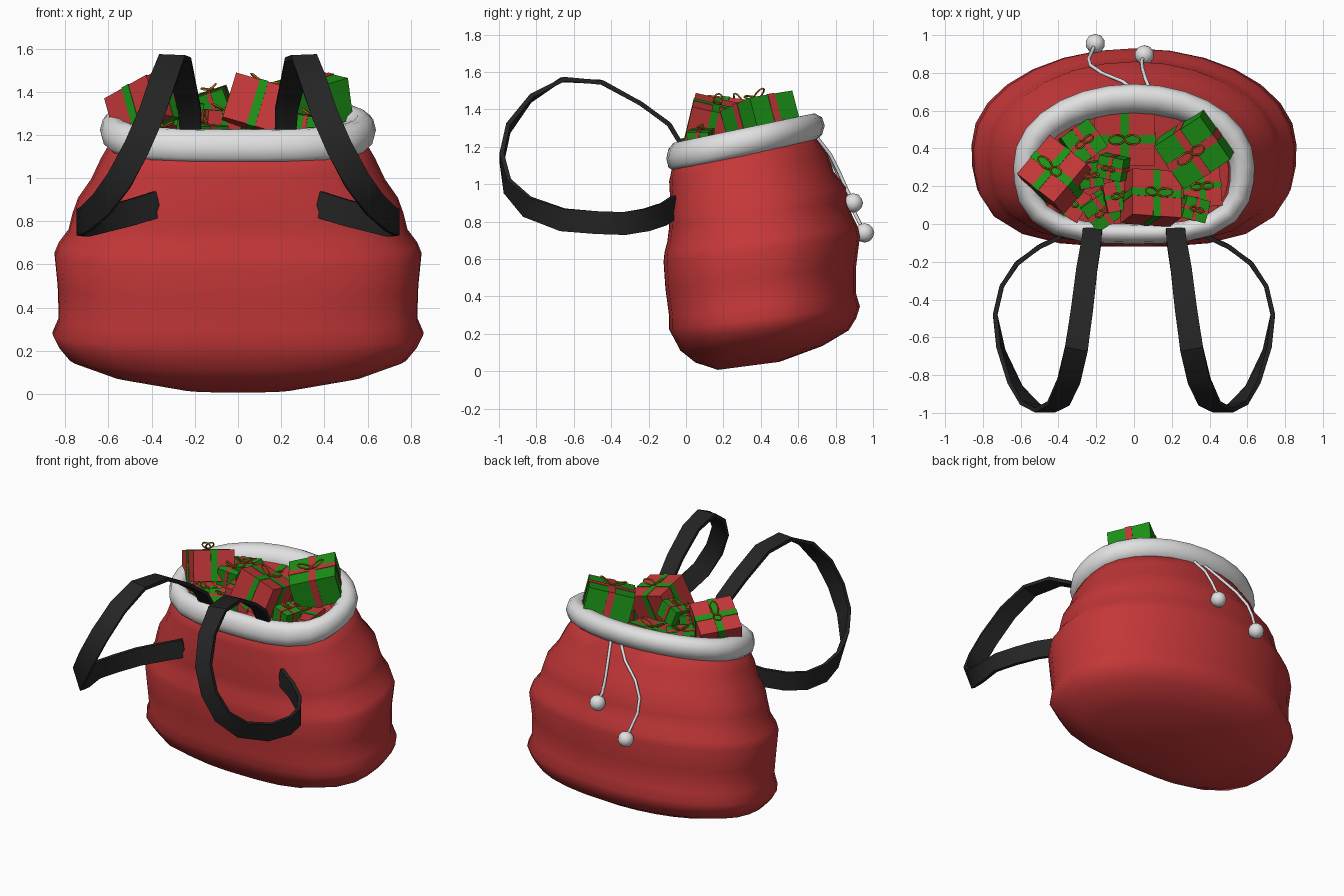
import bpy, bmesh, math
from mathutils import Vector, Matrix, Euler

if "Cube" in bpy.data.objects:
    bpy.data.objects.remove(bpy.data.objects["Cube"])


def material(name, rgb):
    m = bpy.data.materials.new(name)
    m.diffuse_color = (*rgb, 1)
    m.use_nodes = True
    m.node_tree.nodes["Principled BSDF"].inputs["Base Color"].default_value = m.diffuse_color
    return m


RED = material("red_cloth", (0.55, 0.038, 0.04))
WHITE = material("white_fur", (0.75, 0.75, 0.75))
BLACK = material("black_strap", (0.018, 0.018, 0.018))
GREEN = material("green_paper", (0.012, 0.29, 0.008))
GOLD = material("gold_bow", (0.42, 0.16, 0.01))


def finish(bm, name, mats, smooth=None):
    bmesh.ops.recalc_face_normals(bm, faces=bm.faces)
    me = bpy.data.meshes.new(name)
    bm.to_mesh(me)
    bm.free()
    ob = bpy.data.objects.new(name, me)
    bpy.context.collection.objects.link(ob)
    for m in mats:
        me.materials.append(m)
    if smooth:
        bpy.ops.object.select_all(action='DESELECT')
        ob.select_set(True)
        bpy.context.view_layer.objects.active = ob
        bpy.ops.object.shade_smooth_by_angle(angle=math.radians(smooth))
    return ob


def loft(name, rings, mat, cyclic=False, smooth=40):
    """Skin a list of closed rings; cap the ends unless cyclic."""
    bm = bmesh.new()
    vs = [[bm.verts.new(p) for p in r] for r in rings]
    n = len(vs[0])
    for i in range(len(vs) if cyclic else len(vs) - 1):
        a, b = vs[i], vs[(i + 1) % len(vs)]
        for j in range(n):
            k = (j + 1) % n
            bm.faces.new((a[j], a[k], b[k], b[j]))
    if not cyclic:
        bm.faces.new(vs[0])
        bm.faces.new(vs[-1])
    return finish(bm, name, [mat], smooth)


def outline(t, w, y0, y1):
    """Sack outline: round back, flattened front."""
    c, s = math.cos(t), math.sin(t)
    mid = (y0 + y1) / 2
    p = 2 if s >= 0 else 3
    k = (abs(c) ** p + abs(s) ** p) ** (-1 / p)
    return w * c * k, mid + s * k * (y1 - y0) / 2


# Sack: tilted rings (height, half width, front y, back y, slope)
N = 28
sections = [
    (0.035, 0.27, 0.17, 0.50, 0.13), (0.09, 0.58, 0.05, 0.73, 0.13),
    (0.16, 0.78, -0.03, 0.87, 0.12), (0.22, 0.83, -0.06, 0.91, 0.12),
    (0.28, 0.86, -0.09, 0.93, 0.12), (0.35, 0.83, -0.09, 0.91, 0.12),
    (0.50, 0.835, -0.11, 0.91, 0.12), (0.65, 0.85, -0.12, 0.93, 0.13),
    (0.70, 0.83, -0.115, 0.92, 0.13), (0.76, 0.785, -0.10, 0.89, 0.14),
    (0.84, 0.765, -0.09, 0.86, 0.14), (0.91, 0.74, -0.10, 0.86, 0.15),
    (1.00, 0.68, -0.085, 0.79, 0.16), (1.10, 0.635, -0.09, 0.755, 0.18),
    (1.20, 0.58, -0.07, 0.69, 0.20), (1.22, 0.52, -0.02, 0.62, 0.20),
    (1.13, 0.50, -0.01, 0.60, 0.20)]
rings = []
for z, w, y0, y1, s in sections:
    pts = [outline(2 * math.pi * i / N, w, y0, y1) for i in range(N)]
    rings.append([(x, y, z + s * (y - 0.38)) for x, y in pts])
loft("sack", rings, RED, smooth=50)

# Fur rim: tube around the tilted mouth
rings = []
for i in range(N):
    t = 2 * math.pi * i / N
    x, y = outline(t, 0.573, -0.052, 0.663)
    x2, y2 = outline(t + 0.01, 0.573, -0.052, 0.663)
    out = Vector((y2 - y, x - x2, 0)).normalized()
    rh = 0.066 + 0.013 * math.sin(t)
    c = Vector((x, y, 1.222 + 0.21 * (y - 0.30)))
    rings.append([c + out * (rh * math.cos(a)) + Vector((0, 0, 0.08 * math.sin(a) + 0.2 * out.y * rh * math.cos(a)))
                  for a in (2 * math.pi * k / 10 for k in range(10))])
loft("fur_rim", rings, WHITE, cyclic=True, smooth=60)

# Shoulder straps: flat band swept along a looping path, mirrored
path = [Vector(p) for p in (
    (.22, -.03, 1.22), (.225, -.09, 1.32), (.25, -.24, 1.43), (.275, -.45, 1.545),
    (.305, -.66, 1.56), (.345, -.83, 1.46), (.40, -.95, 1.30), (.47, -.985, 1.14),
    (.55, -.955, .99), (.63, -.85, .88), (.705, -.66, .81), (.735, -.48, .795),
    (.70, -.33, .79), (.62, -.21, .81), (.50, -.12, .84), (.37, -.06, .88))]
for side, label in ((1, "right"), (-1, "left")):
    rings = []
    for i, p in enumerate(path):
        tan = (path[min(i + 1, len(path) - 1)] - path[max(i - 1, 0)]).normalized()
        f = min(max((i - 4) / 7, 0), 1)          # band turns from level to upright
        wide = Vector((1 - f, 0, f))
        wide = (wide - tan * wide.dot(tan)).normalized()
        thin = tan.cross(wide)
        hw = 0.05 + 0.011 * min(i / 4, 1)
        ring = [p + wide * a * hw + thin * b * 0.012 for a, b in ((-1, -1), (1, -1), (1, 1), (-1, 1))]
        rings.append([(v.x * side, v.y, v.z) for v in ring])
    loft(label + "_strap", rings, BLACK, smooth=35)


def cord(name, points, radius, mat, cyclic=False):
    cu = bpy.data.curves.new(name, 'CURVE')
    cu.dimensions = '3D'
    cu.bevel_depth = radius
    cu.bevel_resolution = 1
    cu.use_fill_caps = True
    sp = cu.splines.new('POLY')
    sp.points.add(len(points) - 1)
    for q, p in zip(sp.points, points):
        q.co = (*p, 1)
    sp.use_cyclic_u = cyclic
    cu.materials.append(mat)
    ob = bpy.data.objects.new(name, cu)
    bpy.context.collection.objects.link(ob)


# Drawstrings with pompoms
for label, pts in (
        ("long", ((.01, .70, 1.25), (-.06, .755, 1.17), (-.17, .80, 1.08), (-.23, .84, .99),
                  (-.24, .875, .90), (-.22, .92, .81), (-.205, .955, .74))),
        ("short", ((.09, .70, 1.25), (.06, .77, 1.16), (.045, .82, 1.06),
                   (.04, .86, .97), (.055, .895, .90)))):
    cord(label + "_drawstring", pts, 0.01, WHITE)
    bm = bmesh.new()
    bmesh.ops.create_icosphere(bm, subdivisions=2, radius=0.052, matrix=Matrix.Translation(pts[-1]))
    finish(bm, label + "_pompom", [WHITE], 60)


def gift(name, loc, size, rot, paper, ribbon):
    """Box with two crossing ribbon bands and a two-loop bow on top."""
    m = Matrix.Translation(loc) @ Euler([math.radians(r) for r in rot]).to_matrix().to_4x4()
    sx, sy, sz = size
    e = 0.006
    rw = 0.16 * min(sx, sy)
    bm = bmesh.new()
    for k, dims in enumerate(((sx, sy, sz), (rw, sy + e, sz + e), (sx + e, rw, sz + e))):
        new = bmesh.ops.create_cube(bm, matrix=m @ Matrix.Diagonal((*dims, 1)))["verts"]
        for f in {f for v in new for f in v.link_faces}:
            f.material_index = min(k, 1)
    finish(bm, name, [paper, ribbon])
    r = 0.2 * min(sx, sy)
    for s in (-1, 1):
        loop = []
        for i in range(10):
            t = 2 * math.pi * i / 10
            loop.append(m @ Vector((s * r * 0.75 * (1 - math.cos(t)), r * 0.45 * math.sin(t),
                                    sz / 2 + 0.008 + 0.35 * r * (1 - math.cos(t)))))
        cord(name + "_bow", loop, 0.005, GOLD, True)


# Gifts: position, size, rotation, paper, ribbon
for k, (loc, size, rot, paper, ribbon) in enumerate((
        ((.09, .14, 1.32), (.27, .25, .22), (-14, 16, -4), RED, GREEN),
        ((.32, .40, 1.35), (.30, .28, .20), (8, -14, 33), GREEN, RED),
        ((-.41, .26, 1.32), (.27, .27, .20), (-6, -24, -38), RED, GREEN),
        ((-.05, .46, 1.17), (.32, .28, .22), (6, 0, 0), RED, GREEN),
        ((-.27, .43, 1.22), (.18, .18, .18), (0, 5, 35), GREEN, RED),
        ((-.11, .30, 1.35), (.14, .12, .11), (10, -18, -12), GREEN, RED),
        ((-.24, .26, 1.30), (.13, .13, .12), (5, 10, 10), GREEN, RED),
        ((-.17, .08, 1.18), (.18, .16, .15), (10, 0, 35), GREEN, RED),
        ((-.08, .15, 1.24), (.16, .16, .14), (0, 5, 12), RED, GREEN),
        ((.32, .08, 1.23), (.13, .12, .12), (0, 10, -15), GREEN, RED),
        ((.36, .20, 1.13), (.20, .22, .20), (0, 0, 5), RED, GREEN),
        ((-.34, .12, 1.15), (.18, .16, .16), (0, 0, -30), RED, GREEN))):
    gift("gift_%d" % (k + 1), loc, size, rot, paper, ribbon)
